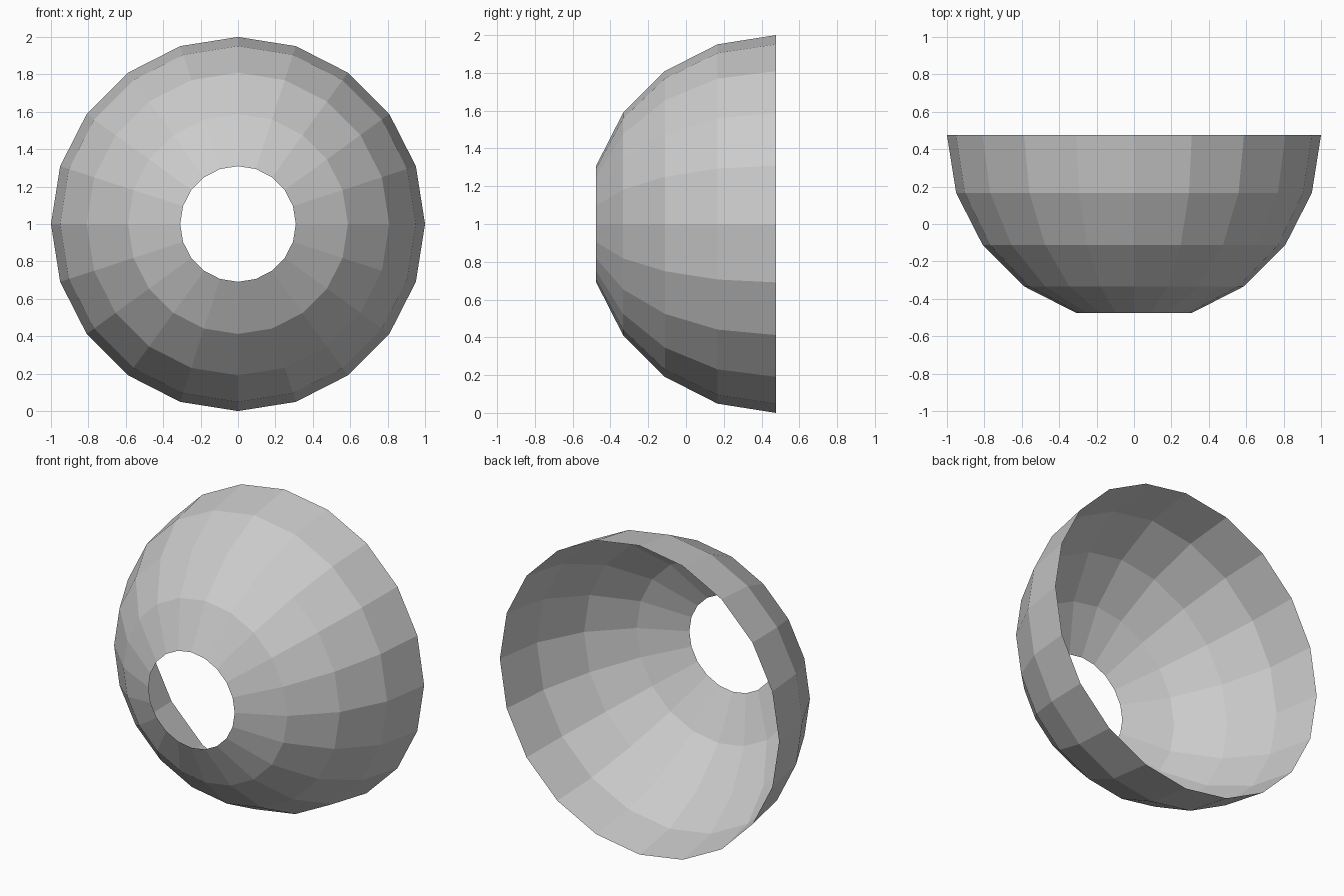
import bpy, bmesh
from math import sin, cos, pi

if "Cube" in bpy.data.objects:
    bpy.data.objects.remove(bpy.data.objects["Cube"])

SEGMENTS = 20
STEP = pi / 10              # 18 degrees between rings
SHIFT = cos(STEP) / 2       # centres the bowl on y = 0

bm = bmesh.new()

# Rings from the small front hole to the wide open back rim
rings = []
for i in range(1, 6):
    radius, y = sin(i * STEP), SHIFT - cos(i * STEP)
    rings.append([bm.verts.new((radius * cos(2 * pi * k / SEGMENTS), y,
                                1 + radius * sin(2 * pi * k / SEGMENTS)))
                  for k in range(SEGMENTS)])

# Flat quads between neighbouring rings, single thin wall facing outward
for a, b in zip(rings, rings[1:]):
    for k in range(SEGMENTS):
        n = (k + 1) % SEGMENTS
        bm.faces.new((a[k], a[n], b[n], b[k]))
for f in bm.faces:
    f.normal_update()
    c = f.calc_center_median()
    c.y -= SHIFT
    c.z -= 1
    if f.normal.dot(c) < 0:
        f.normal_flip()

mesh = bpy.data.meshes.new("bowl_shade")
bm.to_mesh(mesh)
bm.free()
bpy.context.collection.objects.link(bpy.data.objects.new("bowl_shade", mesh))
